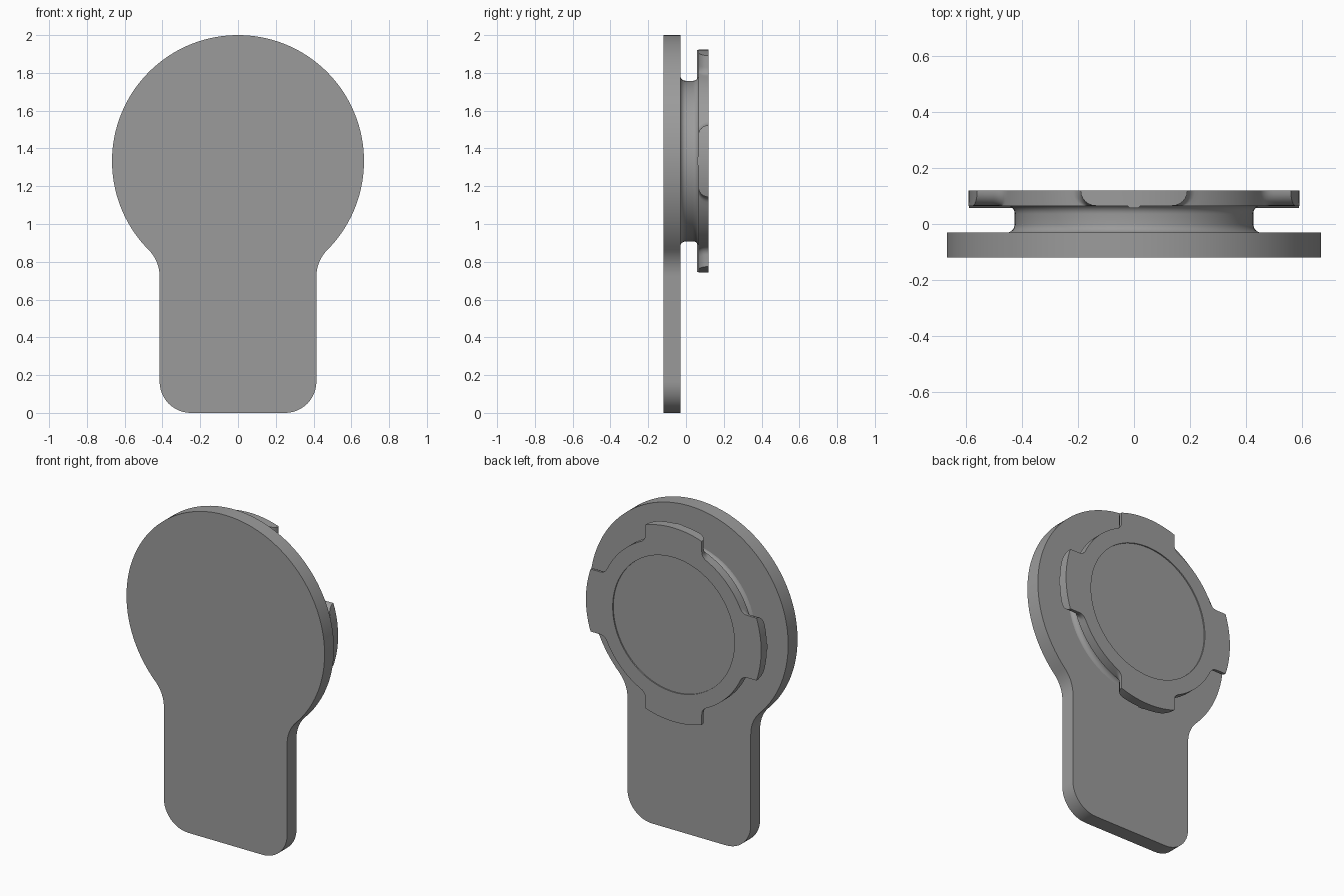
import bpy, bmesh, math

if "Cube" in bpy.data.objects:
    bpy.data.objects.remove(bpy.data.objects["Cube"])

CZ = 1.333          # height of the round head's centre
grey = bpy.data.materials.new("mid grey")
grey.diffuse_color = (0.33, 0.33, 0.33, 1)
grey.use_nodes = True
grey.node_tree.nodes["Principled BSDF"].inputs["Base Color"].default_value = grey.diffuse_color


def arc(cx, cz, r, a0, a1, n):
    return [(cx + r * math.cos(a0 + (a1 - a0) * i / n),
             cz + r * math.sin(a0 + (a1 - a0) * i / n)) for i in range(n + 1)]


def finish(name, bm, angle=35):
    bmesh.ops.recalc_face_normals(bm, faces=bm.faces[:])
    me = bpy.data.meshes.new(name)
    bm.to_mesh(me)
    bm.free()
    ob = bpy.data.objects.new(name, me)
    bpy.context.collection.objects.link(ob)
    me.materials.append(grey)
    bpy.ops.object.select_all(action='DESELECT')
    ob.select_set(True)
    bpy.context.view_layer.objects.active = ob
    bpy.ops.object.shade_smooth_by_angle(angle=math.radians(angle))
    return ob


def loft(loops):
    """Skin a stack of (points, y) outlines and cap both ends."""
    bm = bmesh.new()
    rings = [[bm.verts.new((x, y, z)) for x, z in pts] for pts, y in loops]
    n = len(rings[0])
    for a, b in zip(rings, rings[1:]):
        for i in range(n):
            j = (i + 1) % n
            bm.faces.new((a[i], a[j], b[j], b[i]))
    caps = [bm.faces.new(rings[0]), bm.faces.new(rings[-1])]
    return bm, caps


# Paddle: round head blended into a rounded handle
R, HW, CR, FR = 0.667, 0.415, 0.165, 0.2
fz = CZ - math.sqrt((R + FR) ** 2 - (HW + FR) ** 2)
ta = math.atan2(fz - CZ, HW + FR)
half = arc(HW - CR, CR, CR, -math.pi / 2, 0, 12)
half += arc(HW + FR, fz, FR, math.pi, math.pi + ta, 10)
half += arc(0, CZ, R, ta, math.pi / 2, 56)[1:]
outline = half + [(-x, z) for x, z in reversed(half[:-1])]
bm, caps = loft([(outline, -0.12), (outline, -0.03)])
edges = list({e for f in caps for e in f.edges})
bmesh.ops.bevel(bm, geom=edges, offset=0.016, segments=3, profile=0.5,
                affect='EDGES')
finish("paddle", bm)

# Neck: grooved spool between paddle and flange
f = 0.032
prof = [(0.455, -0.045)]
prof += [(r, y) for r, y in arc(0.457, 0.0, f, -math.pi / 2, -math.pi, 7)]
prof += [(r, y) for r, y in arc(0.457, 0.036, f, math.pi, math.pi / 2, 7)]
bm, caps = loft([(arc(0, CZ, r, 0, 2 * math.pi, 96)[:-1], y) for r, y in prof])
finish("neck", bm)

# Flange: four tabs with filleted roots and a shallow round recess
TAB, RIM, FIL = 0.59, 0.50, 0.05


def flange_outline(w):
    a = math.asin(w / TAB)
    c = math.sqrt((RIM + FIL) ** 2 - (w + FIL) ** 2)
    b = math.atan2(w + FIL, c)
    quad = arc(0, 0, TAB, -a, a, 14)
    quad += arc(c, w + FIL, FIL, -math.pi / 2, -math.pi + b, 6)
    quad += arc(0, 0, RIM, b, math.pi / 2 - b, 14)[1:-1]
    quad += [(z, x) for x, z in reversed(arc(c, w + FIL, FIL, -math.pi / 2,
                                             -math.pi + b, 6))]
    pts = []
    for k in range(4):
        s, t = (0, 1, 0, -1)[k], (1, 0, -1, 0)[k]
        pts += [(x * t - z * s, CZ + x * s + z * t) for x, z in quad]
    return pts


loops = []
for i in range(7):          # tab corners round off towards the underside
    t = math.pi / 2 * i / 6
    loops.append((flange_outline(0.135 + 0.055 * math.sin(t)),
                  0.118 - 0.053 * math.cos(t)))
top = flange_outline(0.19)
loops.append((top, 0.12))
ring = []
for x, z in top:
    d = math.hypot(x, z - CZ)
    ring.append((x / d * 0.41, CZ + (z - CZ) / d * 0.41))
loops += [(ring, 0.12), (ring, 0.113)]
bm, caps = loft(loops)
finish("flange", bm)

# Detent ridges: one small wedge under each tab
bm = bmesh.new()
for k in range(4):
    s, t = (0, 1, 0, -1)[k], (1, 0, -1, 0)[k]
    ends = []
    for r in (0.43, 0.588):
        ends.append([bm.verts.new((r * t - u * s, y, CZ + r * s + u * t))
                     for u, y in ((-0.03, 0.07), (-0.015, 0.057),
                                  (0.015, 0.057), (0.03, 0.07))])
    a, b = ends
    for i in range(4):
        j = (i + 1) % 4
        bm.faces.new((a[i], a[j], b[j], b[i]))
    bm.faces.new(a)
    bm.faces.new(b)
finish("detent_ridges", bm, 20)
